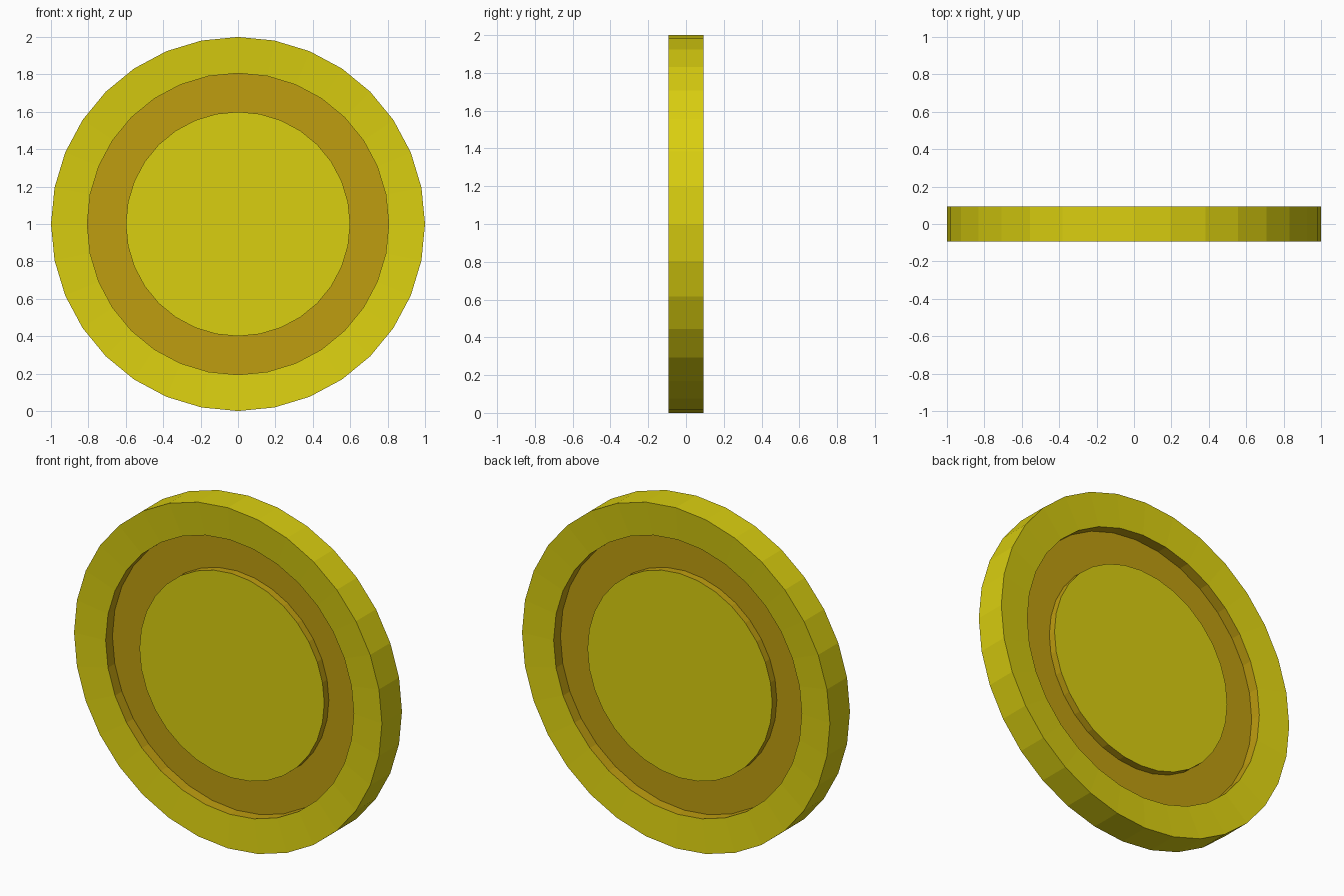
import bpy, bmesh
from math import sin, cos, pi

if "Cube" in bpy.data.objects:
    bpy.data.objects.remove(bpy.data.objects["Cube"])

SIDES = 32
R_OUT, R_GROOVE, R_FACE = 1.0, 0.806, 0.6
Y_EDGE, Y_LIP, Y_FACE, Y_FLOOR = 0.093, 0.077, 0.057, 0.014


def material(name, color):
    m = bpy.data.materials.new(name)
    m.diffuse_color = color
    m.use_nodes = True
    m.node_tree.nodes["Principled BSDF"].inputs["Base Color"].default_value = m.diffuse_color
    return m


def lathe(name, profile, mat, cap_ends=False):
    """Spin a (radius, y) profile around the y axis through z = 1."""
    bm = bmesh.new()
    rings = [[bm.verts.new((r * sin(2 * pi * i / SIDES), y,
                            1 + r * cos(2 * pi * i / SIDES)))
              for i in range(SIDES)] for r, y in profile]
    for a, b in zip(rings, rings[1:]):
        for i in range(SIDES):
            j = (i + 1) % SIDES
            # order gives normals pointing left of the profile direction
            bm.faces.new((a[i], b[i], b[j], a[j]))
    if cap_ends:
        bm.faces.new(rings[0])
        bm.faces.new(rings[-1])
    me = bpy.data.meshes.new(name)
    if cap_ends:
        bmesh.ops.recalc_face_normals(bm, faces=bm.faces)
    bm.to_mesh(me)
    bm.free()
    me.materials.append(mat)
    ob = bpy.data.objects.new(name, me)
    bpy.context.collection.objects.link(ob)
    return ob


gold = material("gold", (0.70, 0.62, 0.005, 1))
dark_gold = material("dark_gold", (0.52, 0.34, 0.005, 1))

# Outer rim: faceted edge with both faces sloping gently inward
lathe("rim", [(R_GROOVE, -Y_LIP), (R_OUT, -Y_EDGE),
              (R_OUT, Y_EDGE), (R_GROOVE, Y_LIP)], gold)

# Sunken ring on each side, and the raised round face inside it
for side, s in (("front", -1), ("back", 1)):
    groove = [(R_FACE, s * Y_FACE), (R_FACE, s * Y_FLOOR),
              (R_GROOVE, s * Y_FLOOR), (R_GROOVE, s * Y_LIP)]
    lathe(side + "_groove", groove if s < 0 else groove[::-1], dark_gold)

    bm = bmesh.new()
    ring = [bm.verts.new((R_FACE * sin(2 * pi * i / SIDES), s * Y_FACE,
                          1 + R_FACE * cos(2 * pi * i / SIDES)))
            for i in range(SIDES)]
    face = bm.faces.new(ring)
    face.normal_update()
    if face.normal.y * s < 0:
        face.normal_flip()
    me = bpy.data.meshes.new(side + "_face")
    bm.to_mesh(me)
    bm.free()
    me.materials.append(gold)
    bpy.context.collection.objects.link(
        bpy.data.objects.new(side + "_face", me))
